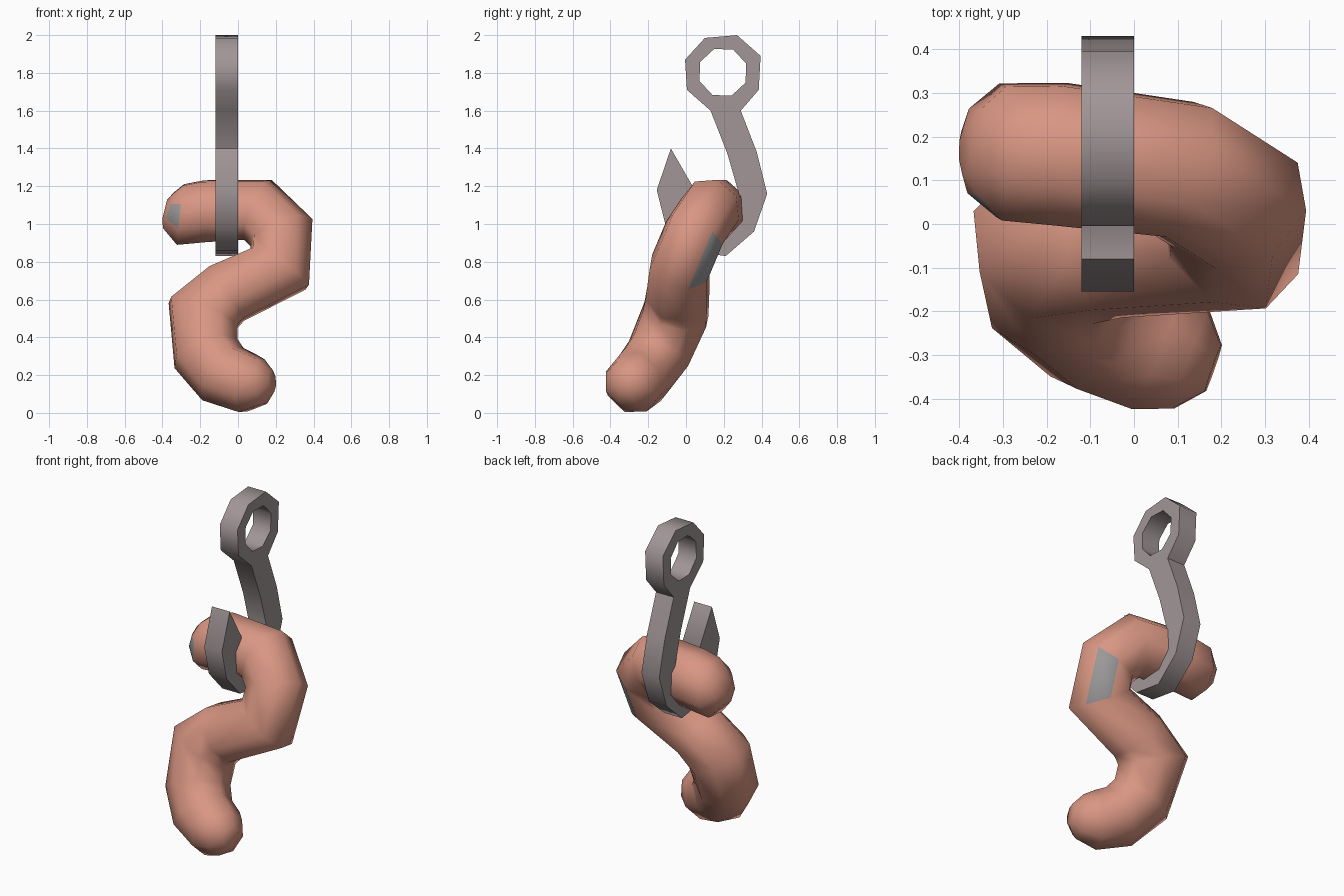
import bpy, bmesh
from math import cos, sin, tau, radians
from mathutils import Vector

cube = bpy.data.objects.get("Cube")
if cube:
    bpy.data.objects.remove(cube, do_unlink=True)


def material(name, rgb):
    mat = bpy.data.materials.new(name)
    mat.use_nodes = True
    mat.diffuse_color = (*rgb, 1)
    mat.node_tree.nodes["Principled BSDF"].inputs["Base Color"].default_value = (*rgb, 1)
    return mat


pink = material("worm pink", (0.69, 0.305, 0.225))
steel = material("hook steel", (0.36, 0.305, 0.31))
grey = material("patch grey", (0.32, 0.31, 0.31))


def smooth(obj, angle):
    bpy.ops.object.select_all(action='DESELECT')
    obj.select_set(True)
    bpy.context.view_layer.objects.active = obj
    bpy.ops.object.shade_smooth_by_angle(angle=radians(angle))


def mitred_tube(name, path, sides, phase):
    """Sweep a ring along the path, mitring it at each corner."""
    pts = [Vector(p[:3]) for p in path]
    radii = [p[3] for p in path]
    axis = (pts[1] - pts[0]).normalized()
    u = axis.cross(Vector((0, 0, 1))).normalized()
    v = u.cross(axis)
    rel = [(u * cos(a) + v * sin(a)) * radii[0]
           for a in ((k + phase) * tau / sides for k in range(sides))]
    bm = bmesh.new()
    rings = []
    for i, c in enumerate(pts):
        if i:
            d = (c - pts[i - 1]).normalized()
            nxt = (pts[i + 1] - c).normalized() if i + 1 < len(pts) else d
            n = (d + nxt).normalized()
            scale = radii[i] / radii[i - 1]
            rel = [r * scale for r in rel]
            rel = [r - d * (r.dot(n) / d.dot(n)) for r in rel]
        rings.append([bm.verts.new(c + r) for r in rel])
    for a, b in zip(rings, rings[1:]):
        for k in range(sides):
            j = (k + 1) % sides
            bm.faces.new((a[k], a[j], b[j], b[k]))
    bm.faces.new(rings[0])
    bm.faces.new(rings[-1])
    bmesh.ops.recalc_face_normals(bm, faces=bm.faces)
    mesh = bpy.data.meshes.new(name)
    bm.to_mesh(mesh)
    bm.free()
    obj = bpy.data.objects.new(name, mesh)
    bpy.context.collection.objects.link(obj)
    return obj


# Worm: centre line and radius from the upper end to the lower end
worm = mitred_tube("worm", [
    (-0.388, 0.165, 1.078, 0.055), (-0.368, 0.165, 1.073, 0.105),
    (-0.305, 0.165, 1.05, 0.166), (-0.17, 0.16, 1.068, 0.173),
    (0.105, 0.125, 1.075, 0.166), (0.23, 0.045, 0.955, 0.166),
    (0.22, -0.035, 0.765, 0.166), (-0.06, -0.045, 0.632, 0.176),
    (-0.185, -0.055, 0.525, 0.185), (-0.17, -0.145, 0.315, 0.178),
    (-0.08, -0.225, 0.205, 0.172), (0.045, -0.278, 0.16, 0.165),
    (0.13, -0.312, 0.165, 0.128), (0.182, -0.33, 0.168, 0.06),
], 8, 0.42)
worm.data.materials.append(pink)
worm.data.materials.append(grey)

# Grey patches: one face on the outer bend, one near the upper end
for spot in ((0.34, 0.11, 0.83), (-0.335, 0.04, 1.07)):
    face = min(worm.data.polygons, key=lambda f: (f.center - Vector(spot)).length)
    face.material_index = 1
smooth(worm, 75)

# Hook: flat outline with an eye hole, given thickness
outline = [
    (-0.08, 1.40), (-0.155, 1.18), (-0.11, 1.0), (0.02, 0.86), (0.21, 0.83),
    (0.36, 0.96), (0.43, 1.16), (0.375, 1.38), (0.29, 1.6), (0.385, 1.71),
    (0.395, 1.89), (0.27, 2.0), (0.1, 1.985), (-0.005, 1.87), (0.005, 1.71),
    (0.13, 1.6), (0.22, 1.37), (0.28, 1.16), (0.25, 1.04), (0.17, 0.98),
    (0.06, 1.02), (0.0, 1.1), (0.035, 1.2)]
eye = [(0.195 + 0.132 * cos(a), 1.803 + 0.132 * sin(a))
       for a in ((k + 0.45) * tau / 8 for k in range(8))]
curve = bpy.data.curves.new("hook", 'CURVE')
curve.dimensions = '2D'
curve.fill_mode = 'BOTH'
curve.extrude = 0.06
for loop in (outline, eye):
    spline = curve.splines.new('POLY')
    spline.points.add(len(loop) - 1)
    for point, (y, z) in zip(spline.points, loop):
        point.co = (y, z, 0, 1)
    spline.use_cyclic_u = True
hook = bpy.data.objects.new("hook", curve)
bpy.context.collection.objects.link(hook)
hook.rotation_euler = (radians(90), 0, radians(90))
hook.location.x = -0.06
bpy.ops.object.select_all(action='DESELECT')
hook.select_set(True)
bpy.context.view_layer.objects.active = hook
bpy.ops.object.convert(target='MESH')
hook = bpy.context.view_layer.objects.active

# Weld the walls to the flat sides so shading follows the edges
bm = bmesh.new()
bm.from_mesh(hook.data)
bmesh.ops.remove_doubles(bm, verts=bm.verts, dist=0.0005)
bmesh.ops.recalc_face_normals(bm, faces=bm.faces)
bm.to_mesh(hook.data)
bm.free()
hook.data.materials.clear()
hook.data.materials.append(steel)
smooth(hook, 55)
